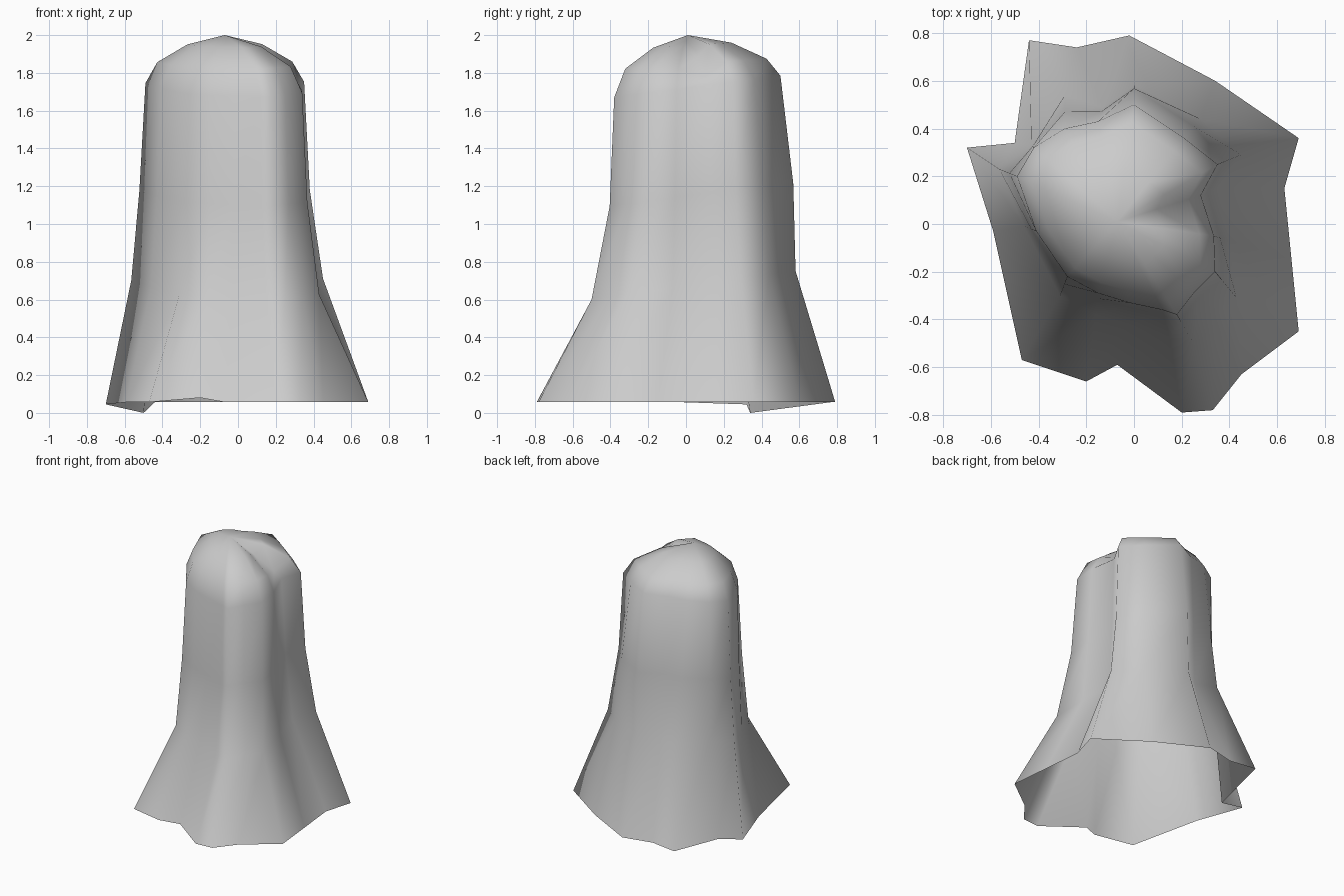
import bpy
from mathutils import Vector

if "Cube" in bpy.data.objects:
    bpy.data.objects.remove(bpy.data.objects["Cube"])

# Folds of the draped sheet, counterclockwise from the right side:
# hem x, y | waist x, y | shoulder x, y | how far the chest leans to the waist
FOLDS = [
    (.66, -.15, .40, -.07, .335, -.05, .4),
    (.63, .15, .35, .15, .28, .12, .4),
    (.69, .36, .45, .29, .35, .25, .3),
    (.34, .60, .28, .44, .21, .36, .6),
    (-.02, .79, .00, .58, .00, .50, .85),
    (-.24, .74, -.13, .49, -.15, .43, .7),
    (-.44, .77, -.29, .54, -.29, .40, .5),
    (-.50, .34, -.43, .33, -.42, .32, .5),
    (-.70, .32, -.565, .23, -.49, .20, .43),
    (-.59, -.03, -.46, -.01, -.41, -.03, .4),
    (-.47, -.57, -.31, -.30, -.28, -.22, .4),
    (-.20, -.66, -.16, -.38, -.15, -.29, .25),
    (-.07, -.59, -.03, -.42, -.02, -.33, .2),
    (.20, -.79, .15, -.48, .12, -.36, .2),
    (.33, -.78, .25, -.50, .18, -.38, .2),
    (.45, -.63, .34, -.40, .25, -.29, .2),
    (.69, -.45, .43, -.31, .34, -.20, .3),
]
HEM_Z = {7: 0.0, 8: .045, 11: .08}   # raised or hanging hem corners
GROOVE = {1: .07, 0: .02}            # crease running over the crown
APEX = Vector((-.07, .01, 2.0))

n = len(FOLDS)
rings = [[] for _ in range(6)]
for i, (hx, hy, wx, wy, sx, sy, t) in enumerate(FOLDS):
    hem = Vector((hx, hy, HEM_Z.get(i, .057)))
    waist = Vector((wx, wy, .67 + .14 * wy))
    shoulder = Vector((sx, sy, 1.72 + .13 * sy))
    chest = shoulder.lerp(waist, t)
    chest.z = 1.15 + .11 * wy
    drop = GROOVE.get(i, 0)
    crown_low = APEX.lerp(shoulder, .85)
    crown_low.z = 1.845 + .06 * sy - drop
    crown_high = APEX.lerp(shoulder, .47)
    crown_high.z = 1.945 + .03 * sy - drop * .9
    for ring, p in zip(rings, (hem, waist, chest, shoulder, crown_low, crown_high)):
        ring.append(p)

# Skin the rings and close the crown
verts = [p for ring in rings for p in ring] + [APEX]
faces = [(r * n + i, r * n + (i + 1) % n, (r + 1) * n + (i + 1) % n, (r + 1) * n + i)
         for r in range(5) for i in range(n)]
faces += [(5 * n + i, 5 * n + (i + 1) % n, 6 * n) for i in range(n)]

mesh = bpy.data.meshes.new("draped_sheet")
mesh.from_pydata(verts, [], faces)
mesh.polygons.foreach_set("use_smooth", [True] * len(mesh.polygons))
mesh.update()
sheet = bpy.data.objects.new("draped_sheet", mesh)
bpy.context.collection.objects.link(sheet)
